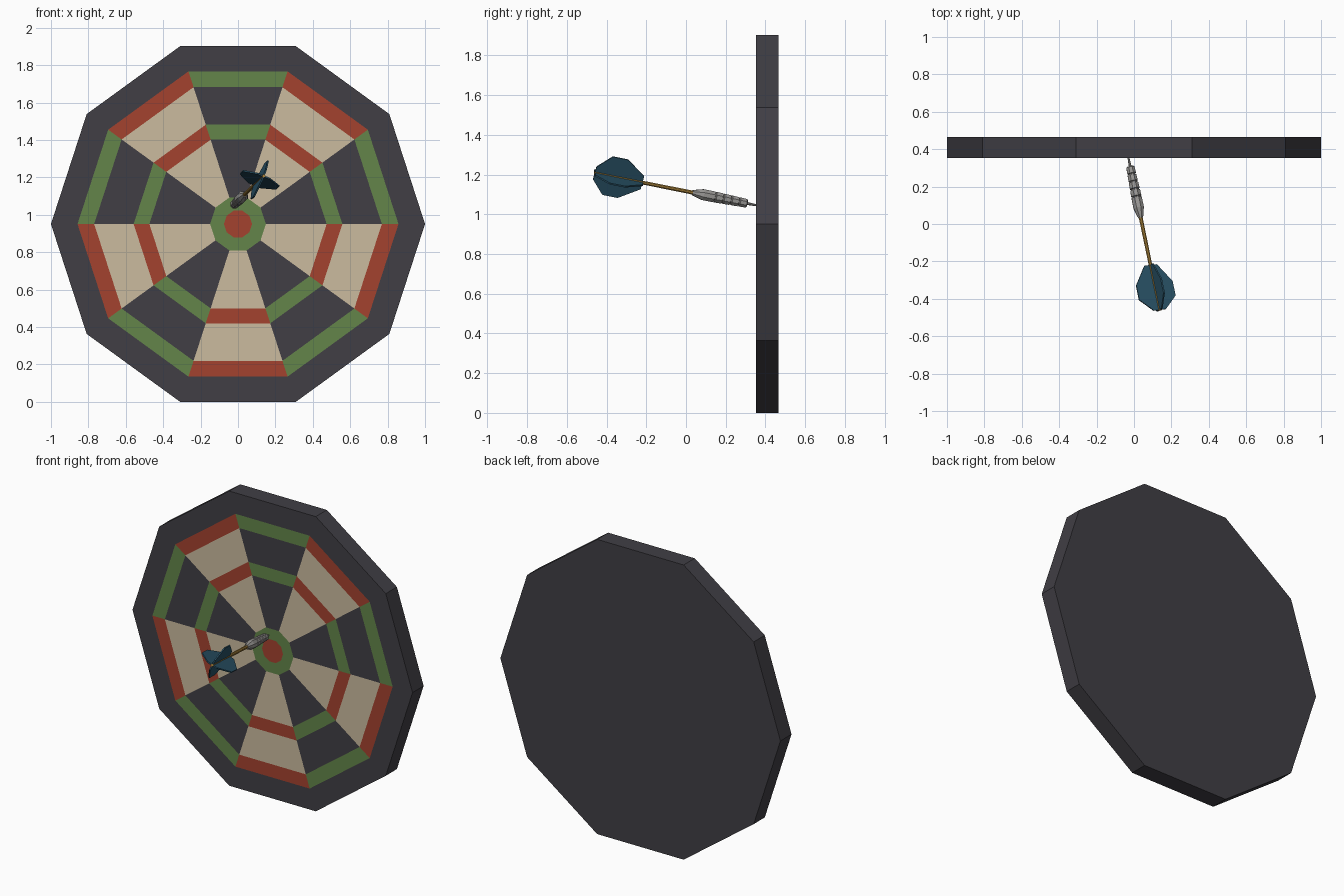
import bpy, bmesh, math
from mathutils import Vector

if "Cube" in bpy.data.objects:
    bpy.data.objects.remove(bpy.data.objects["Cube"])


def mat(name, c):
    m = bpy.data.materials.new(name)
    m.diffuse_color = (*c, 1)
    m.use_nodes = True
    m.node_tree.nodes["Principled BSDF"].inputs["Base Color"].default_value = m.diffuse_color
    return m


DARK = mat("charcoal", (0.052, 0.049, 0.059))
CREAM = mat("cream", (0.60, 0.50, 0.345))
RED = mat("red", (0.37, 0.055, 0.028))
GREEN = mat("green", (0.125, 0.235, 0.067))
STEEL = mat("steel", (0.32, 0.31, 0.30))
BRASS = mat("brass", (0.40, 0.23, 0.045))
TEAL = mat("teal", (0.022, 0.085, 0.135))


def make(name, bm, mats):
    bmesh.ops.recalc_face_normals(bm, faces=bm.faces)
    me = bpy.data.meshes.new(name)
    bm.to_mesh(me)
    bm.free()
    for m in mats:
        me.materials.append(m)
    ob = bpy.data.objects.new(name, me)
    bpy.context.collection.objects.link(ob)
    return ob


# Board: ten-sided slab with concentric rings cut in the front face
N, CZ, YF, YB = 10, 0.951, 0.352, 0.465
bm = bmesh.new()


def ring(r, y):
    return [bm.verts.new((r * math.cos(math.tau * k / N), y,
                          CZ + r * math.sin(math.tau * k / N))) for k in range(N)]


# material slots for (even, odd) sectors, from the rim inwards
radii = [1.0, 0.858, 0.769, 0.558, 0.474, 0.149, 0.075]
slots = [(0, 0), (3, 2), (0, 1), (3, 2), (0, 1), (3, 3)]
rings = [ring(r, YF) for r in radii]
back = ring(1.0, YB)
for i, pair in enumerate(slots):
    a, b = rings[i], rings[i + 1]
    for k in range(N):
        j = (k + 1) % N
        bm.faces.new((a[k], a[j], b[j], b[k])).material_index = pair[k % 2]
bm.faces.new(rings[-1]).material_index = 2
for k in range(N):
    j = (k + 1) % N
    bm.faces.new((rings[0][k], rings[0][j], back[j], back[k]))
bm.faces.new(back)
make("dartboard", bm, [DARK, CREAM, RED, GREEN])

# Dart frame: axis from tip to tail, u is sideways, v is up
TIP = Vector((-0.03, 0.355, 1.045))
TAIL = Vector((0.138, -0.462, 1.208))
L = (TAIL - TIP).length
D = (TAIL - TIP).normalized()
U = (Vector((1, 0, 0)) - D * D.x).normalized()
V = D.cross(U)


def at(t, r, a):
    return TIP + D * t + (U * math.cos(a) + V * math.sin(a)) * r


def lathe(name, profile, m, sides=8):
    bm = bmesh.new()
    rows = [[bm.verts.new(at(t, r, math.tau * (k + 0.5) / sides)) for k in range(sides)]
            for t, r in profile]
    for a, b in zip(rows, rows[1:]):
        for k in range(sides):
            j = (k + 1) % sides
            bm.faces.new((a[k], a[j], b[j], b[k]))
    bm.faces.new(rows[0])
    bm.faces.new(rows[-1])
    return make(name, bm, [m])


# Needle, ribbed barrel and shaft
lathe("needle", [(-0.02, 0.003), (0.01, 0.006), (0.07, 0.009)], STEEL)
prof = [(0.05, 0.018)]
for i in range(4):
    t, r = 0.055 + i * 0.042, 0.024 + i * 0.0015
    prof += [(t, r), (t + 0.033, r + 0.001), (t + 0.036, r - 0.005), (t + 0.040, r - 0.005)]
prof += [(0.223, 0.030), (0.28, 0.030), (0.335, 0.014)]
lathe("barrel", prof, STEEL)
lathe("shaft", [(0.32, 0.011), (L, 0.009)], BRASS)

# Four flights round the tail
outline = [(0.598, 0), (0.598, 0.036), (0.70, 0.106), (0.78, 0.106), (0.847, 0.035), (0.847, 0)]
for q in range(4):
    a = math.radians(69 + 90 * q)
    side = (at(0, 1, a + math.pi / 2) - TIP) * 0.004
    bm = bmesh.new()
    p = [bm.verts.new(at(t, r, a) + side) for t, r in outline]
    n = [bm.verts.new(at(t, r, a) - side) for t, r in outline]
    bm.faces.new(p)
    bm.faces.new(n[::-1])
    for k in range(len(p)):
        j = (k + 1) % len(p)
        bm.faces.new((p[k], p[j], n[j], n[k]))
    make(f"flight_{q + 1}", bm, [TEAL])
